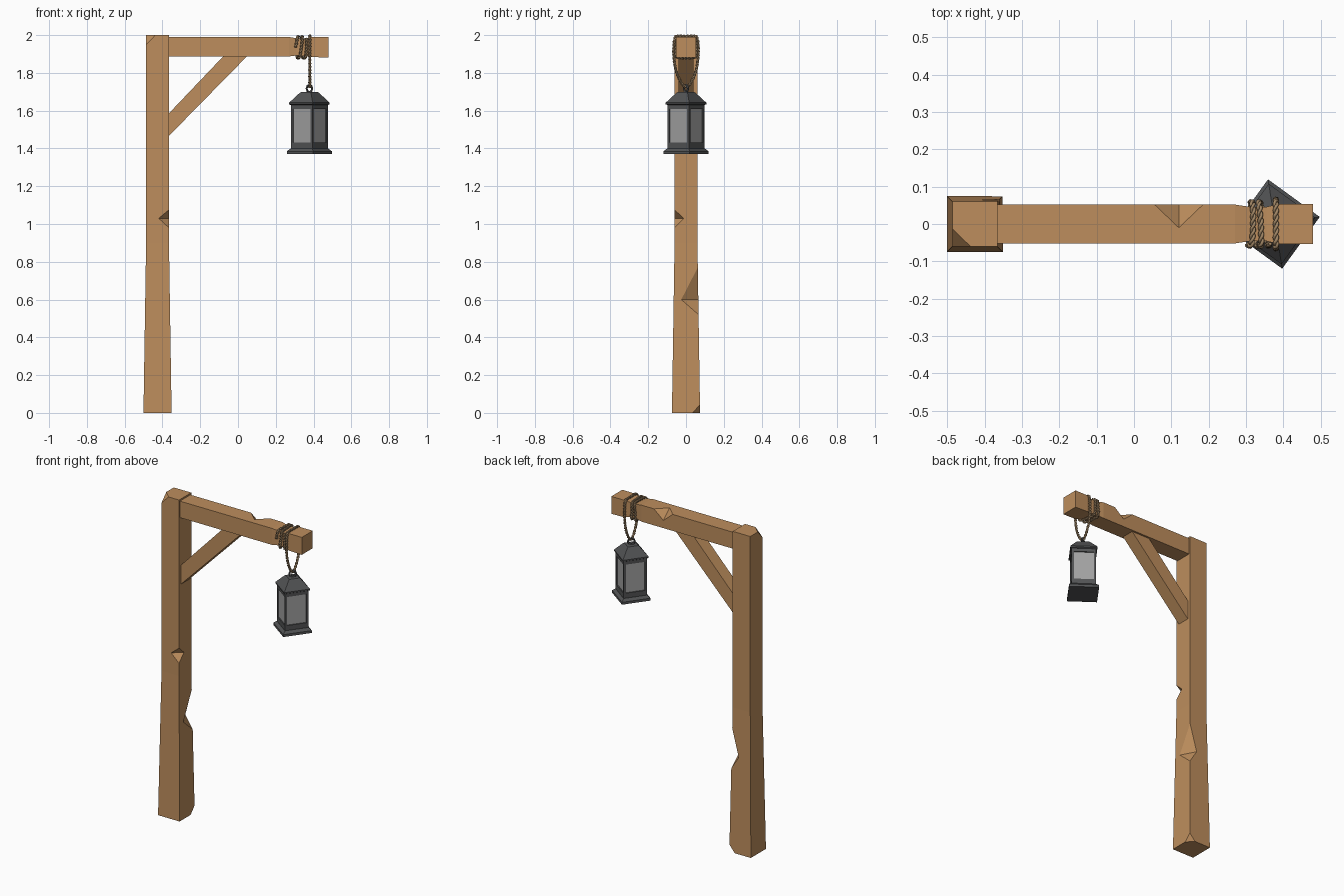
import bpy, bmesh
from math import sin, cos, pi, radians
from mathutils import Vector as V

if "Cube" in bpy.data.objects:
    bpy.data.objects.remove(bpy.data.objects["Cube"])


def material(name, rgb):
    m = bpy.data.materials.new(name)
    m.diffuse_color = (*rgb, 1)
    m.use_nodes = True
    m.node_tree.nodes["Principled BSDF"].inputs["Base Color"].default_value = m.diffuse_color
    return m


wood = material("wood", (0.51, 0.27, 0.11))
iron = material("dark_iron", (0.085, 0.087, 0.09))
glass = material("grey_glass", (0.36, 0.36, 0.36))
hemp = material("hemp", (0.36, 0.24, 0.13))


def finish(bm, name, *mats):
    bmesh.ops.recalc_face_normals(bm, faces=bm.faces)
    me = bpy.data.meshes.new(name)
    bm.to_mesh(me)
    bm.free()
    ob = bpy.data.objects.new(name, me)
    bpy.context.collection.objects.link(ob)
    for m in mats:
        me.materials.append(m)
    return ob


def loft(rings):
    """Closed skin through a list of equal-length rings."""
    bm = bmesh.new()
    rows = [[bm.verts.new(p) for p in r] for r in rings]
    n = len(rows[0])
    for a, b in zip(rows, rows[1:]):
        for i in range(n):
            bm.faces.new((a[i], a[(i + 1) % n], b[(i + 1) % n], b[i]))
    bm.faces.new(rows[0])
    bm.faces.new(rows[-1])
    bmesh.ops.recalc_face_normals(bm, faces=bm.faces)
    return bm


def chip(bm, corner, a, b, c):
    """Slice a corner off along the plane a, b, c."""
    a, b, c = V(a), V(b), V(c)
    n = (b - a).cross(c - a).normalized()
    if n.dot(V(corner) - a) < 0:
        n = -n
    bmesh.ops.bisect_plane(bm, geom=bm.verts[:] + bm.edges[:] + bm.faces[:],
                           plane_co=a, plane_no=n, clear_outer=True)
    bmesh.ops.holes_fill(bm, edges=[e for e in bm.edges if e.is_boundary])


def notch(ob, a, b, p, q):
    """Cut a V out of an edge: a, b on the edge, valley from p to q."""
    a, b, p, q = map(V, (a, b, p, q))
    mid = (p + q) / 2
    bm = bmesh.new()
    vs = [bm.verts.new(mid + (v - mid) * 1.4) for v in (a, b, p, q)]
    for i, j, k in ((0, 1, 2), (0, 3, 1), (0, 2, 3), (1, 3, 2)):
        bm.faces.new((vs[i], vs[j], vs[k]))
    cutter = finish(bm, "notch_cutter", wood)
    cutter.hide_render = True
    mod = ob.modifiers.new("notch", 'BOOLEAN')
    mod.operation, mod.solver, mod.object = 'DIFFERENCE', 'EXACT', cutter
    bpy.context.view_layer.objects.active = ob
    bpy.ops.object.modifier_apply(modifier=mod.name)
    bpy.data.objects.remove(cutter)


# Post: tapered foot, chipped corners, two notched edges
PX = -0.426


def half(z):
    return 0.0745 - 0.014 * min(z / 0.9, 1)


def post_pt(sx, sy, z):
    return (PX + sx * half(z), sy * half(z), z)


CORNERS = ((-1, -1), (1, -1), (1, 1), (-1, 1))
bm = loft([[post_pt(sx, sy, z) for sx, sy in CORNERS] for z in (0, 0.9, 2.0)])
chip(bm, (-0.487, -0.06, 2), (-0.487, -0.012, 2), (-0.438, -0.06, 2), (-0.487, -0.06, 1.95))
chip(bm, (-0.352, 0.075, 0), (-0.352, 0.035, 0), (-0.39, 0.075, 0), (-0.352, 0.075, 0.045))
post = finish(bm, "post", wood)
h = half(0.6)
notch(post, post_pt(1, 1, 0.77), post_pt(1, 1, 0.52), (PX + h, -0.025, 0.6), (-0.41, h, 0.6))
h = half(1.03)
notch(post, post_pt(1, -1, 1.075), post_pt(1, -1, 0.98), (PX + h, -0.012, 1.03), (-0.42, -h, 1.03))

# Beam: pinched under the rope, notched on its rear top edge
stations = ((-0.38, 0.052, 1.887, 1.99), (0.27, 0.052, 1.887, 1.99), (0.31, 0.046, 1.892, 1.983),
            (0.355, 0.046, 1.89, 1.983), (0.39, 0.054, 1.884, 1.99), (0.479, 0.054, 1.881, 1.99))
bm = loft([[(x, -w, z0), (x, w, z0), (x, w, z1), (x, -w, z1)] for x, w, z0, z1 in stations])
beam = finish(bm, "beam", wood)
notch(beam, (0.055, 0.052, 1.99), (0.185, 0.052, 1.99), (0.12, -0.01, 1.99), (0.12, 0.052, 1.935))

# Diagonal brace
profile = ((-0.375, 1.576), (-0.375, 1.457), (0.052, 1.892), (-0.074, 1.892))
finish(loft([[(x, y, z) for x, z in profile] for y in (-0.04, 0.04)]), "brace", wood)

# Lantern: square sections turned slightly about its axis
LX = 0.378


def square(r, z):
    return [(LX + r * cos(radians(9 + 90 * i)), r * sin(radians(9 + 90 * i)), z) for i in range(4)]


def stack(*rows):
    return loft([square(r, z) for r, z in rows])


finish(stack((0.121, 1.37), (0.121, 1.385), (0.1, 1.4)), "lantern_base", iron)
bm = stack((0.099, 1.395), (0.099, 1.418), (0.099, 1.622), (0.099, 1.64))
panes = [f for f in bm.faces if abs(f.calc_center_median().z - 1.52) < 0.01]
bmesh.ops.inset_individual(bm, faces=panes, thickness=0.018)
bmesh.ops.inset_individual(bm, faces=panes, thickness=0.0005, depth=-0.006)
for f in panes:
    f.material_index = 1
finish(bm, "lantern_body", iron, glass)
finish(stack((0.1, 1.63), (0.109, 1.634), (0.109, 1.642), (0.052, 1.694), (0.045, 1.698)),
       "lantern_roof", iron)
bpy.ops.mesh.primitive_torus_add(major_segments=8, minor_segments=5, major_radius=0.019,
                                 minor_radius=0.006, location=(LX, 0, 1.717),
                                 rotation=(pi / 2, 0, radians(35)))
ring = bpy.context.object
ring.name = "lantern_ring"
ring.data.materials.append(iron)


def rope(name, pts, closed):
    """Two strands twisted around a smooth path."""
    pts = [V(p) for p in pts]
    n, path = len(pts), []
    for i in range(n if closed else n - 1):
        k = [(i + d) % n if closed else min(max(i + d, 0), n - 1) for d in (-1, 0, 1, 2)]
        a, b, c, d = (pts[j] for j in k)
        for s in range(16):
            t = s / 16
            path.append(0.5 * (2 * b + (c - a) * t + (2 * a - 5 * b + 4 * c - d) * t * t
                               + (3 * b - a - 3 * c + d) * t ** 3))
    m = len(path)
    dist = [0]
    for i in range(1, m + 1):
        dist.append(dist[-1] + (path[i % m] - path[i - 1]).length if closed or i < m else dist[-1])
    turns = round(dist[-1] / 0.036)
    cu = bpy.data.curves.new(name, 'CURVE')
    cu.dimensions, cu.bevel_depth, cu.bevel_resolution, cu.use_fill_caps = '3D', 0.0046, 1, True
    for strand in range(2):
        sp = cu.splines.new('POLY')
        sp.points.add(m - 1)
        sp.use_cyclic_u = closed
        for i, p in enumerate(path):
            lo, hi = ((i - 1) % m, (i + 1) % m) if closed else (max(i - 1, 0), min(i + 1, m - 1))
            t = (path[hi] - path[lo]).normalized()
            u = (V((1, 0, 0)) - t * t.x).normalized()
            w = t.cross(u)
            ang = 2 * pi * turns * dist[i] / dist[-1] + pi * strand
            sp.points[i].co = (*(p + 0.004 * (u * cos(ang) + w * sin(ang))), 1)
    tmp = bpy.data.objects.new(name + "_path", cu)
    bpy.context.collection.objects.link(tmp)
    me = bpy.data.meshes.new_from_object(tmp.evaluated_get(bpy.context.evaluated_depsgraph_get()))
    bpy.data.objects.remove(tmp)
    me.materials.clear()
    me.materials.append(hemp)
    bpy.context.collection.objects.link(bpy.data.objects.new(name, me))


# Hanging loop over the beam and through the lantern ring
side = ((0.045, 1.994), (0.061, 1.975), (0.065, 1.9), (0.055, 1.82), (0.03, 1.757))
loop = [(0, 1.994)] + list(side) + [(0, 1.725)] + [(-y, z) for y, z in reversed(side)]
rope("rope_loop", [(0.38, y, z) for y, z in loop], True)

# Rope wound around the beam
lap = ((-0.056, 1.937), (-0.053, 1.985), (0, 1.991), (0.053, 1.985), (0.056, 1.937),
       (0.053, 1.887), (0, 1.88), (-0.053, 1.887))
wind = [(0.305 + 0.0031 * i + 0.008 * sin(i * 0.9), *lap[i % 8]) for i in range(18)]
rope("rope_wrap", wind, False)
